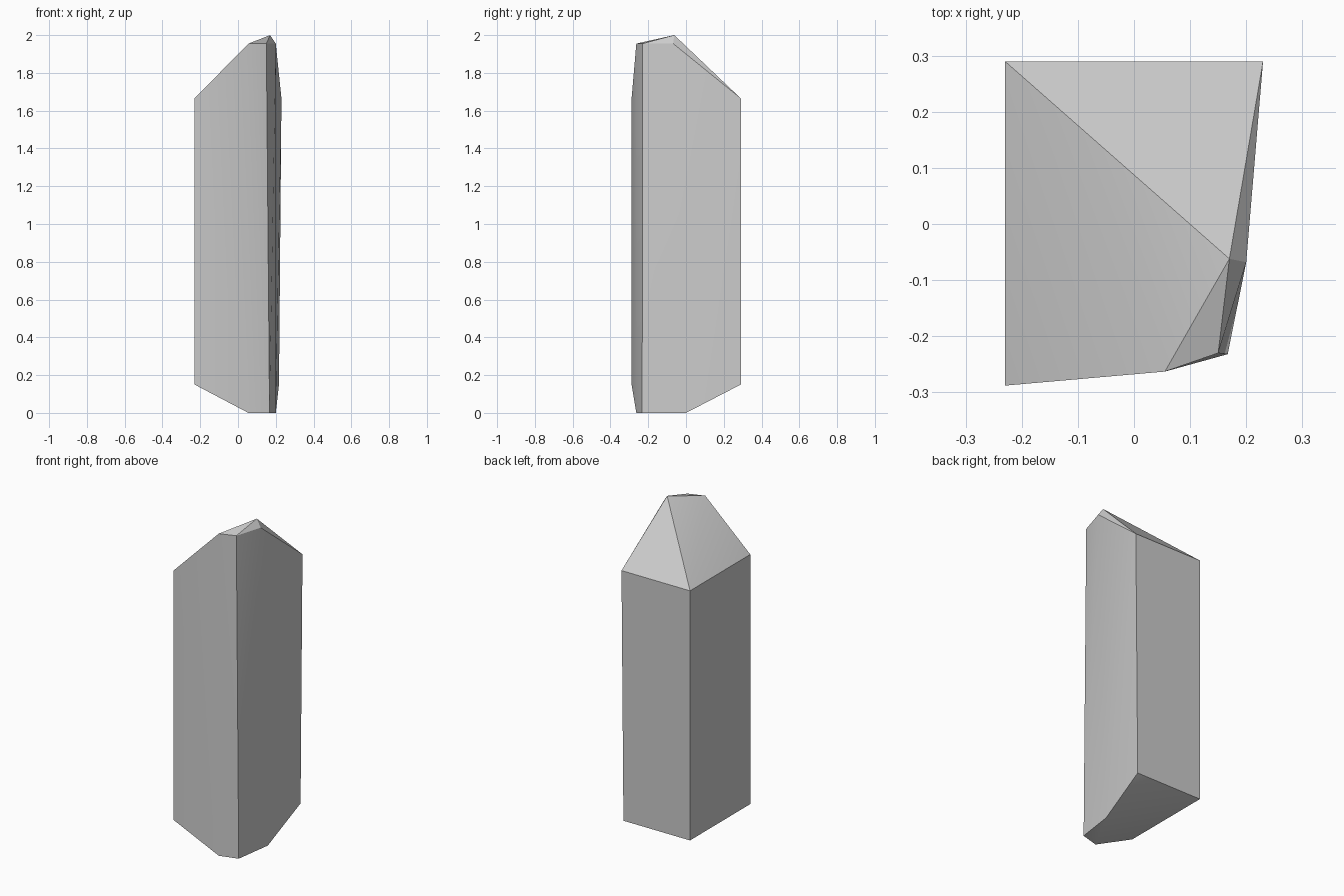
import bpy
import bmesh
from math import radians

default = bpy.data.objects.get("Cube")
if default:
    bpy.data.objects.remove(default, do_unlink=True)

# Plain stone material
stone = bpy.data.materials.new("grey_stone")
stone.use_nodes = True
grey = (0.6, 0.6, 0.6, 1.0)
stone.diffuse_color = grey
stone.node_tree.nodes["Principled BSDF"].inputs["Base Color"].default_value = grey

# Levels of the cut crystal: height, then corners of that outline
back_left, front_left = (-0.23, 0.29), (-0.23, -0.288)
levels = [
    (0.0, [(0.055, -0.263), (0.167, -0.232), (0.2, 0.0)]),           # small base
    (0.15, [back_left, front_left, (0.217, 0.29)]),                  # lower shoulder
    (1.665, [back_left, front_left, (0.23, 0.29)]),                  # upper shoulder
    (1.955, [(0.055, -0.263), (0.15, -0.23), (0.2, -0.068)]),        # crown rim
    (2.0, [(0.17, -0.062)]),                                         # tip
]

# Wrap flat facets around the levels
bm = bmesh.new()
for height, outline in levels:
    for x, y in outline:
        bm.verts.new((x, y, height))
bmesh.ops.convex_hull(bm, input=bm.verts[:])
bmesh.ops.dissolve_limit(bm, angle_limit=radians(0.5),
                         verts=bm.verts[:], edges=bm.edges[:])
bmesh.ops.recalc_face_normals(bm, faces=bm.faces[:])
mesh = bpy.data.meshes.new("crystal_shard")
bm.to_mesh(mesh)
bm.free()
mesh.materials.append(stone)

shard = bpy.data.objects.new("crystal_shard", mesh)
bpy.context.collection.objects.link(shard)

# Soften the shallow facet edges, keep the main ones sharp
bpy.ops.object.select_all(action="DESELECT")
shard.select_set(True)
bpy.context.view_layer.objects.active = shard
bpy.ops.object.shade_smooth_by_angle(angle=radians(30))
